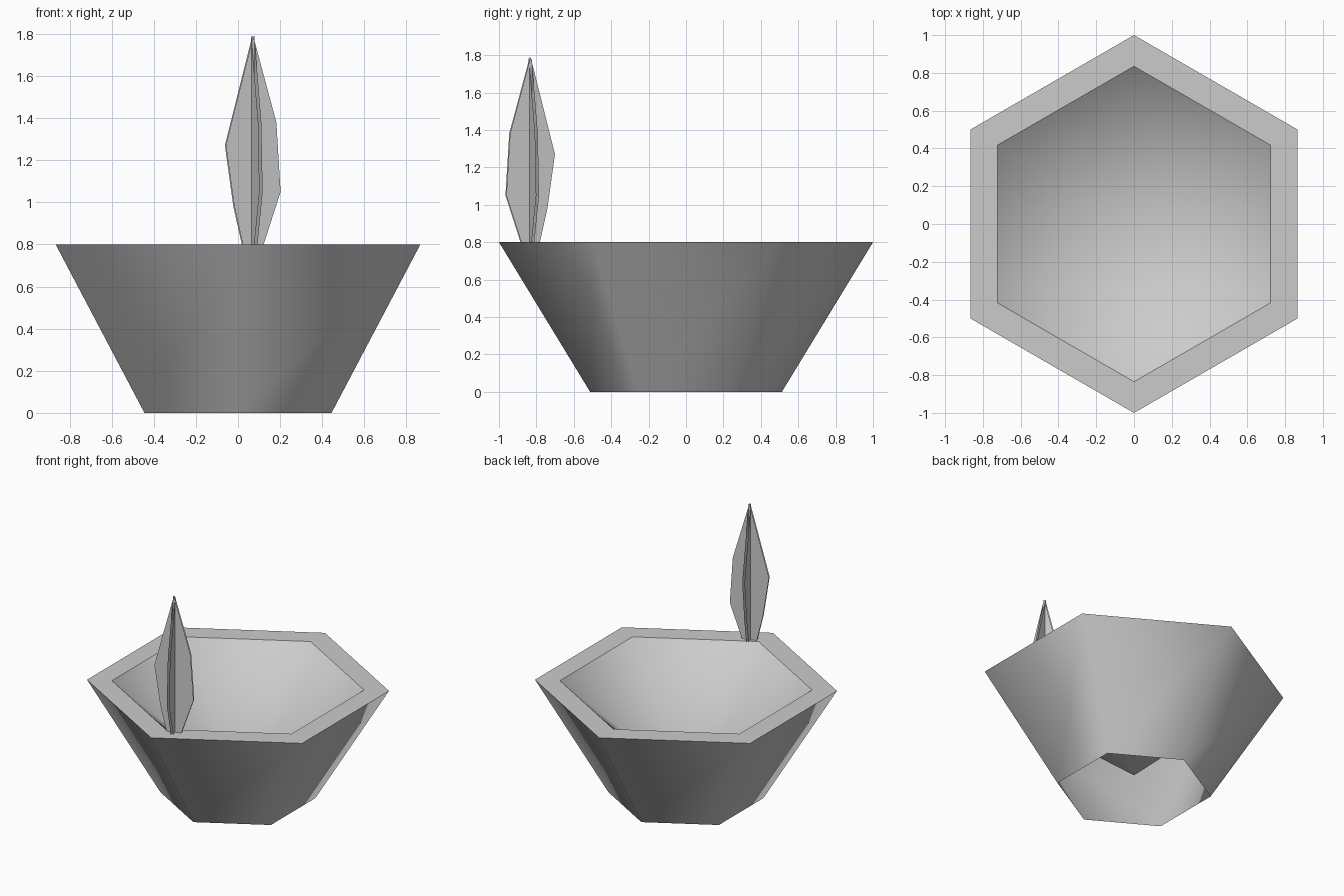
import bpy, bmesh
from math import sin, cos, radians
from mathutils import Vector

cube = bpy.data.objects.get("Cube")
if cube:
    bpy.data.objects.remove(cube)

GREY = (0.6, 0.6, 0.6, 1.0)
grey = bpy.data.materials.new("plain grey")
grey.use_nodes = True
grey.diffuse_color = GREY
grey.node_tree.nodes["Principled BSDF"].inputs["Base Color"].default_value = GREY


def add_object(name, bm):
    mesh = bpy.data.meshes.new(name)
    bm.to_mesh(mesh)
    bm.free()
    mesh.materials.append(grey)
    obj = bpy.data.objects.new(name, mesh)
    bpy.context.collection.objects.link(obj)
    return obj


# Six-sided planter: open foot, sloping wall, flat rim, pointed hollow
SIDES = 6
bm = bmesh.new()


def ring(radius, z):
    angles = [radians(90 + 360 * i / SIDES) for i in range(SIDES)]
    return [bm.verts.new((radius * cos(a), radius * sin(a), z)) for a in angles]


foot, outer, inner = ring(0.513, 0), ring(1, 0.8), ring(0.835, 0.8)
tip = bm.verts.new((0, 0, 0.11))
for i in range(SIDES):
    j = (i + 1) % SIDES
    bm.faces.new((foot[i], foot[j], outer[j], outer[i]))
    bm.faces.new((outer[i], outer[j], inner[j], inner[i]))
    bm.faces.new((inner[i], inner[j], tip))
for face in bm.faces:
    face.smooth = True
# Keep both borders of the rim crisp
for loop in (outer, inner):
    for i in range(SIDES):
        bm.edges.get((loop[i], loop[(i + 1) % SIDES])).smooth = False
add_object("planter", bm)

# Plant: two crossed leaves, each a pair of thin parallel sheets
PROFILE = [(0.052, 0.8), (0.136, 1.05), (0.115, 1.38), (0, 1.79),
           (-0.136, 1.27), (-0.094, 0.98), (-0.052, 0.8)]
STEM = Vector((0.07, -0.833, 0))
GAP = 0.015
for name, angle in (("leaf_across", 17), ("leaf_along", -73)):
    a = radians(angle)
    along = Vector((cos(a), sin(a), 0))
    normal = Vector((-sin(a), cos(a), 0))
    bm = bmesh.new()
    for side in (-1, 1):
        verts = [bm.verts.new(STEM + along * u + normal * side * GAP / 2 + Vector((0, 0, z)))
                 for u, z in PROFILE]
        face = bm.faces.new(verts)
        face.normal_update()
        if face.normal.dot(normal) * side < 0:
            face.normal_flip()
    add_object(name, bm)
